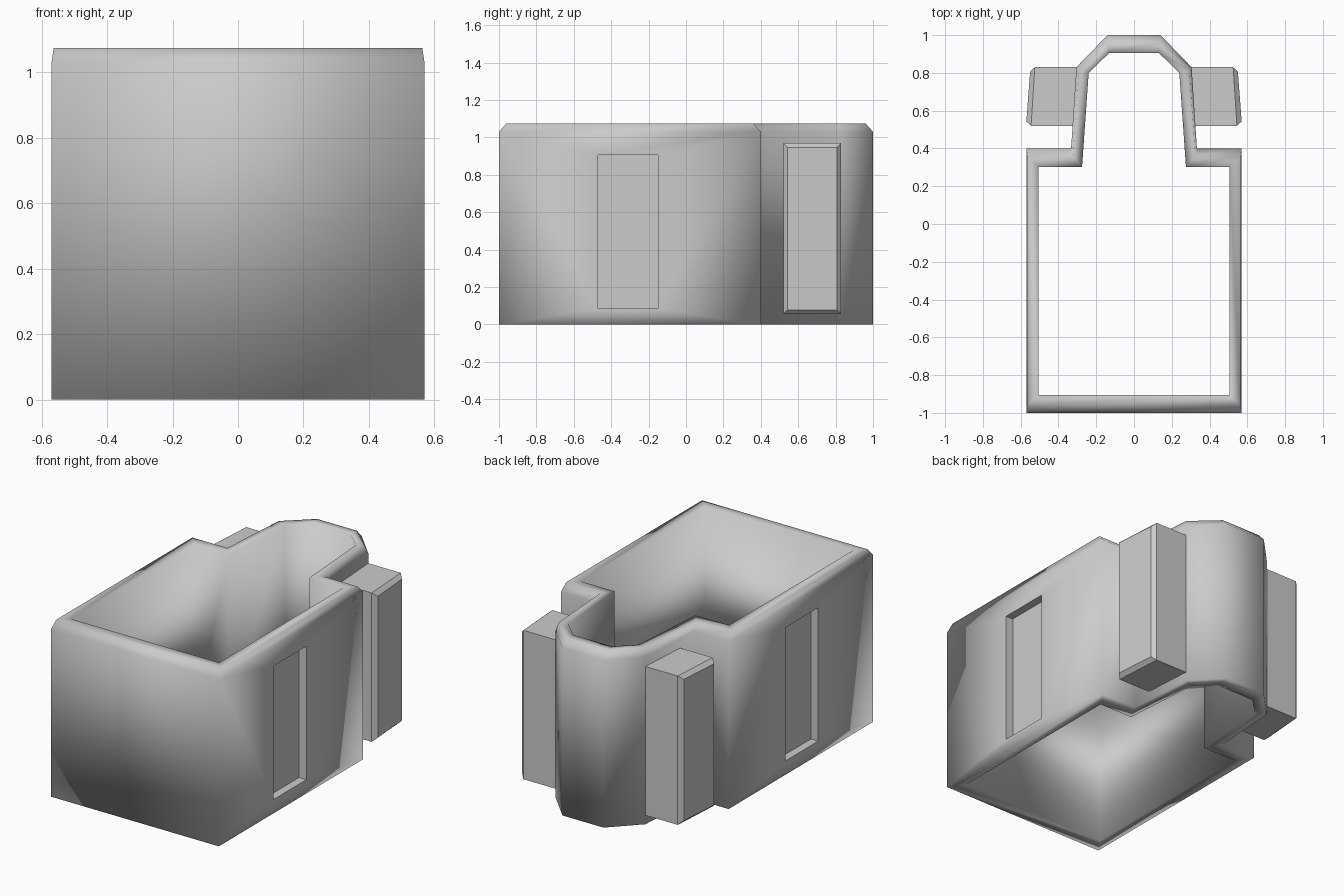
import bpy, bmesh

if "Cube" in bpy.data.objects:
    bpy.data.objects.remove(bpy.data.objects["Cube"])

def mirrored(half):
    """Close a right-hand half outline by mirroring it in x."""
    return half + [(-x, y) for x, y in reversed(half)]

def finish(name, bm):
    bmesh.ops.recalc_face_normals(bm, faces=bm.faces)
    me = bpy.data.meshes.new(name)
    bm.to_mesh(me)
    bm.free()
    ob = bpy.data.objects.new(name, me)
    bpy.context.collection.objects.link(ob)
    return ob

def rings_mesh(name, rings, closed):
    """Skin a stack of rings; closed joins last to first, otherwise cap the ends."""
    bm = bmesh.new()
    loops = [[bm.verts.new(p) for p in r] for r in rings]
    pairs = list(zip(loops, loops[1:]))
    if closed:
        pairs.append((loops[-1], loops[0]))
    else:
        bm.faces.new(loops[0])
        bm.faces.new(loops[-1])
    for a, b in pairs:
        n = len(a)
        for i in range(n):
            j = (i + 1) % n
            bm.faces.new((a[i], a[j], b[j], b[i]))
    return finish(name, bm)

# Open-ended wall shell with a chamfered top rim
outer = mirrored([(0.57, -1), (0.57, 0.4), (0.333, 0.4), (0.305, 0.83), (0.14, 1)])
rim = mirrored([(0.563, -0.96), (0.563, 0.36), (0.325, 0.36), (0.293, 0.815), (0.135, 0.96)])
inner = mirrored([(0.505, -0.905), (0.505, 0.302), (0.275, 0.302), (0.24, 0.8), (0.132, 0.905)])
levels = [(outer, 0), (outer, 1.03), (rim, 1.075), (inner, 1.075), (inner, 0)]
shell = rings_mesh("wall_shell", [[(x, y, z) for x, y in o] for o, z in levels], True)

# Tall shallow recess in each side wall
for s in (1, -1):
    bpy.ops.mesh.primitive_cube_add(size=1, location=(s * 0.62, -0.31, 0.495))
    cutter = bpy.context.object
    cutter.name = "recess_cutter"
    cutter.scale = (0.2, 0.32, 0.82)
    cutter.hide_render = True
    cutter.hide_set(True)
    mod = shell.modifiers.new("recess", 'BOOLEAN')
    mod.object = cutter
    mod.operation = 'DIFFERENCE'
    mod.solver = 'EXACT'

# Smooth shading across the wall corners
for p in shell.data.polygons:
    p.use_smooth = True

# Chamfered posts leaning against the narrow section
def post_ring(s, x_front, x_back, inset):
    y0, y1, z0, z1 = 0.52 + inset, 0.83 - inset, 0.055 + inset, 0.97 - inset
    return [(s * x_front, y0, z0), (s * x_back, y1, z0),
            (s * x_back, y1, z1), (s * x_front, y0, z1)]

for s, side in ((1, "right"), (-1, "left")):
    rings_mesh("post_" + side, [post_ring(s, 0.305, 0.285, 0),
                                post_ring(s, 0.545, 0.525, 0),
                                post_ring(s, 0.57, 0.55, 0.023)], False)
